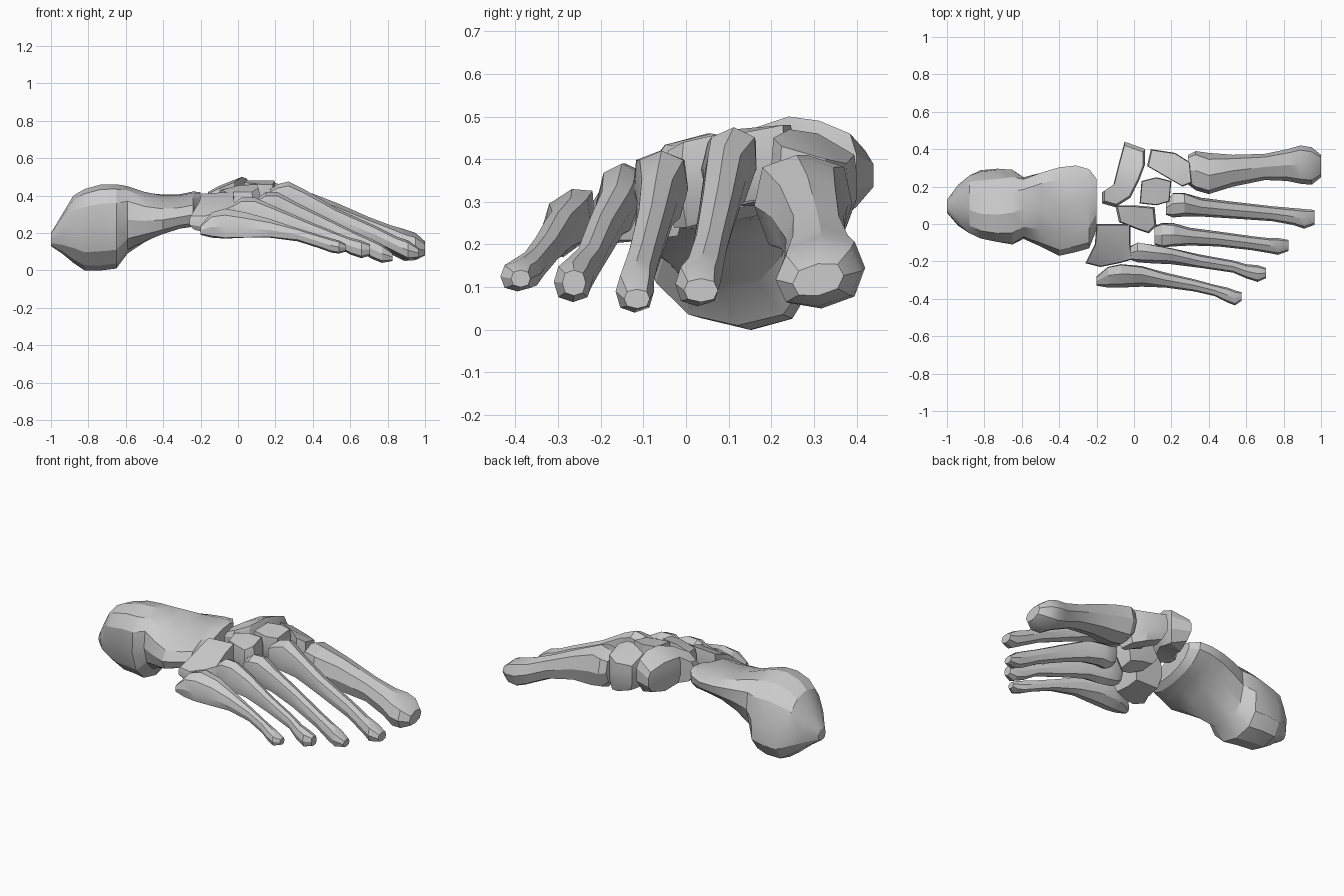
import bpy, bmesh, math

cube = bpy.data.objects.get("Cube")
if cube:
    bpy.data.objects.remove(cube, do_unlink=True)

bone = bpy.data.materials.new("bone grey")
bone.use_nodes = True
bone.diffuse_color = (0.6, 0.6, 0.6, 1)
bone.node_tree.nodes["Principled BSDF"].inputs["Base Color"].default_value = (0.6, 0.6, 0.6, 1)


def finish(name, bm, angle):
    bmesh.ops.recalc_face_normals(bm, faces=bm.faces)
    me = bpy.data.meshes.new(name)
    bm.to_mesh(me)
    bm.free()
    me.materials.append(bone)
    ob = bpy.data.objects.new(name, me)
    bpy.context.collection.objects.link(ob)
    bpy.ops.object.select_all(action='DESELECT')
    ob.select_set(True)
    bpy.context.view_layer.objects.active = ob
    bpy.ops.object.shade_smooth_by_angle(angle=math.radians(angle))


def skin(bm, rings):
    # bridge successive rings and close both ends
    n = len(rings[0])
    for a, b in zip(rings, rings[1:]):
        for i in range(n):
            j = (i + 1) % n
            bm.faces.new((a[i], a[j], b[j], b[i]))
    bm.faces.new(rings[0])
    bm.faces.new(rings[-1])


def loft(name, sections, n=8, power=0.8, angle=28):
    # section: x, y range, z range, taper (wider top), skew (top shifts +y), tilt (+y side rises)
    bm = bmesh.new()
    rings = []
    for x, y0, y1, z0, z1, taper, skew, tilt in sections:
        ring = []
        for i in range(n):
            a = math.tau * i / n
            c, s = math.cos(a), math.sin(a)
            c = math.copysign(abs(c) ** power, c)
            s = math.copysign(abs(s) ** power, s)
            y = (y0 + y1) / 2 + (y1 - y0) / 2 * c * (1 + taper * s) + skew * s
            z = (z0 + z1) / 2 + (z1 - z0) / 2 * s + tilt * c
            ring.append(bm.verts.new((x, y, z)))
        rings.append(ring)
    skin(bm, rings)
    finish(name, bm, angle)


def block(name, outline, inset_top=0.9, inset_low=0.72):
    # outline point: x, y, low z, high z; the waist ring is the full outline
    bm = bmesh.new()
    cx = sum(p[0] for p in outline) / len(outline)
    cy = sum(p[1] for p in outline) / len(outline)
    rings = []
    for scale, t in ((inset_low, 0), (1, 0.35), (1, 0.75), (inset_top, 1)):
        rings.append([bm.verts.new((cx + (x - cx) * scale, cy + (y - cy) * scale,
                                    z0 + (z1 - z0) * t)) for x, y, z0, z1 in outline])
    skin(bm, rings)
    bmesh.ops.triangulate(bm, faces=[f for f in bm.faces if len(f.verts) > 4])
    finish(name, bm, 25)


# Heel bone: bulbous rear, low tuber, neck rising to a tilted front shelf
loft("heel_bone", [
    (-1.00, 0.06, 0.13, 0.13, 0.20, 0, 0, 0),
    (-0.94, -0.01, 0.21, 0.09, 0.30, 0, -0.01, 0),
    (-0.88, -0.05, 0.26, 0.04, 0.40, 0, -0.03, 0),
    (-0.82, -0.07, 0.28, 0.00, 0.435, 0, -0.05, 0),
    (-0.73, -0.09, 0.29, 0.00, 0.46, 0, -0.05, 0),
    (-0.65, -0.11, 0.29, 0.01, 0.46, 0, -0.03, 0),
    (-0.59, -0.08, 0.25, 0.09, 0.45, 0.10, 0, 0),
    (-0.50, -0.12, 0.27, 0.15, 0.42, 0.15, 0.02, 0.02),
    (-0.40, -0.17, 0.29, 0.20, 0.40, 0.15, 0.04, 0.03),
    (-0.31, -0.15, 0.30, 0.23, 0.40, 0.15, 0.04, 0.03),
    (-0.24, -0.13, 0.29, 0.24, 0.415, 0.10, 0.03, 0.03),
    (-0.20, -0.03, 0.24, 0.27, 0.41, 0, 0.03, 0.03),
], n=12, power=0.85, angle=24)

# Small bones of the instep
block("outer_instep_bone", [
    (-0.20, 0.00, 0.22, 0.41), (-0.21, -0.11, 0.21, 0.37), (-0.26, -0.21, 0.22, 0.29),
    (-0.18, -0.23, 0.20, 0.29), (-0.08, -0.21, 0.20, 0.32), (-0.01, -0.19, 0.21, 0.35),
    (-0.02, -0.09, 0.21, 0.39), (-0.02, 0.00, 0.22, 0.42)], 0.95, 0.85)
block("boat_shaped_bone", [
    (-0.05, 0.44, 0.29, 0.42), (0.06, 0.40, 0.26, 0.46), (0.06, 0.32, 0.27, 0.49),
    (0.03, 0.24, 0.30, 0.50), (-0.02, 0.14, 0.30, 0.47), (-0.10, 0.09, 0.29, 0.44),
    (-0.17, 0.11, 0.30, 0.41), (-0.17, 0.17, 0.30, 0.42), (-0.11, 0.21, 0.29, 0.45),
    (-0.08, 0.33, 0.27, 0.45)], 0.9, 0.8)
block("outer_wedge_bone", [
    (-0.10, 0.10, 0.29, 0.43), (-0.08, 0.01, 0.27, 0.42), (0.02, -0.03, 0.24, 0.42),
    (0.08, -0.05, 0.24, 0.42), (0.12, -0.01, 0.24, 0.44), (0.11, 0.09, 0.26, 0.46),
    (0.00, 0.10, 0.28, 0.455)])
block("middle_wedge_bone", [
    (0.04, 0.23, 0.33, 0.48), (0.03, 0.11, 0.32, 0.47), (0.12, 0.10, 0.30, 0.46),
    (0.19, 0.12, 0.30, 0.46), (0.20, 0.23, 0.31, 0.48), (0.12, 0.25, 0.32, 0.48)], 0.95, 0.7)
block("inner_wedge_bone", [
    (0.09, 0.40, 0.25, 0.41), (0.07, 0.31, 0.25, 0.46), (0.19, 0.24, 0.22, 0.47),
    (0.26, 0.20, 0.20, 0.45), (0.31, 0.22, 0.19, 0.43), (0.30, 0.33, 0.19, 0.40),
    (0.22, 0.38, 0.21, 0.39)], 0.95, 0.8)

# Long bones: wide base, thin shaft, knobbed head
loft("long_bone_1", [
    (0.29, 0.21, 0.37, 0.22, 0.39, 0.1, 0, 0),
    (0.33, 0.18, 0.39, 0.18, 0.41, 0.1, 0, 0),
    (0.40, 0.16, 0.38, 0.17, 0.41, 0, -0.01, 0),
    (0.53, 0.20, 0.37, 0.17, 0.36, 0, 0, 0),
    (0.70, 0.235, 0.375, 0.14, 0.285, 0, 0, 0),
    (0.82, 0.23, 0.40, 0.085, 0.24, 0, 0, 0),
    (0.89, 0.215, 0.42, 0.05, 0.22, 0, 0, 0.01),
    (0.95, 0.21, 0.41, 0.055, 0.20, 0, 0, 0.01),
    (1.00, 0.25, 0.37, 0.08, 0.155, 0, 0, 0.01)])
loft("long_bone_2", [
    (0.17, 0.05, 0.12, 0.32, 0.43, 0.2, 0, 0),
    (0.21, 0.035, 0.165, 0.29, 0.46, 0.2, 0.01, 0),
    (0.27, 0.04, 0.165, 0.28, 0.475, 0.1, 0.01, 0),
    (0.36, 0.04, 0.14, 0.27, 0.43, 0, 0, 0),
    (0.52, 0.03, 0.12, 0.22, 0.335, 0, 0, 0),
    (0.74, 0.015, 0.095, 0.14, 0.235, 0, 0, 0),
    (0.85, -0.005, 0.085, 0.085, 0.18, 0, 0, 0),
    (0.91, -0.025, 0.08, 0.055, 0.16, 0, 0, 0),
    (0.965, -0.005, 0.075, 0.065, 0.12, 0, 0, 0)])
loft("long_bone_3", [
    (0.11, -0.11, -0.01, 0.27, 0.39, 0.2, 0, 0),
    (0.15, -0.125, 0.005, 0.24, 0.42, 0.2, 0, 0),
    (0.21, -0.12, 0.005, 0.24, 0.42, 0.1, 0, 0),
    (0.30, -0.115, -0.02, 0.23, 0.37, 0, 0, 0),
    (0.45, -0.12, -0.04, 0.18, 0.295, 0, 0, 0),
    (0.63, -0.14, -0.065, 0.11, 0.205, 0, 0, 0),
    (0.72, -0.155, -0.075, 0.06, 0.165, 0, 0, 0),
    (0.77, -0.165, -0.075, 0.04, 0.14, 0, 0, 0),
    (0.825, -0.145, -0.085, 0.05, 0.095, 0, 0, 0)])
loft("long_bone_4", [
    (-0.02, -0.19, -0.12, 0.25, 0.36, 0.2, 0, 0),
    (0.02, -0.205, -0.10, 0.22, 0.39, 0.2, 0.01, 0),
    (0.09, -0.21, -0.11, 0.21, 0.39, 0.1, 0.01, 0),
    (0.20, -0.215, -0.13, 0.21, 0.34, 0, 0.01, 0),
    (0.36, -0.235, -0.165, 0.17, 0.27, 0, 0, 0),
    (0.53, -0.26, -0.195, 0.125, 0.20, 0, 0, 0),
    (0.60, -0.29, -0.215, 0.085, 0.175, 0, 0, 0),
    (0.66, -0.31, -0.22, 0.065, 0.16, 0, 0, 0),
    (0.705, -0.29, -0.235, 0.08, 0.14, 0, 0, 0)])
loft("long_bone_5", [
    (-0.20, -0.33, -0.28, 0.19, 0.24, 0, 0, 0),
    (-0.14, -0.34, -0.23, 0.175, 0.31, 0.1, 0.01, 0.01),
    (-0.07, -0.34, -0.215, 0.17, 0.33, 0.1, 0.01, 0.02),
    (0.04, -0.335, -0.225, 0.175, 0.31, 0, 0.01, 0.02),
    (0.17, -0.34, -0.26, 0.175, 0.275, 0, 0, 0.01),
    (0.32, -0.36, -0.295, 0.155, 0.225, 0, 0, 0),
    (0.43, -0.385, -0.325, 0.12, 0.19, 0, 0, 0),
    (0.50, -0.42, -0.34, 0.095, 0.17, 0, 0, 0),
    (0.54, -0.435, -0.355, 0.09, 0.16, 0, 0, 0),
    (0.575, -0.41, -0.365, 0.10, 0.14, 0, 0, 0)])
